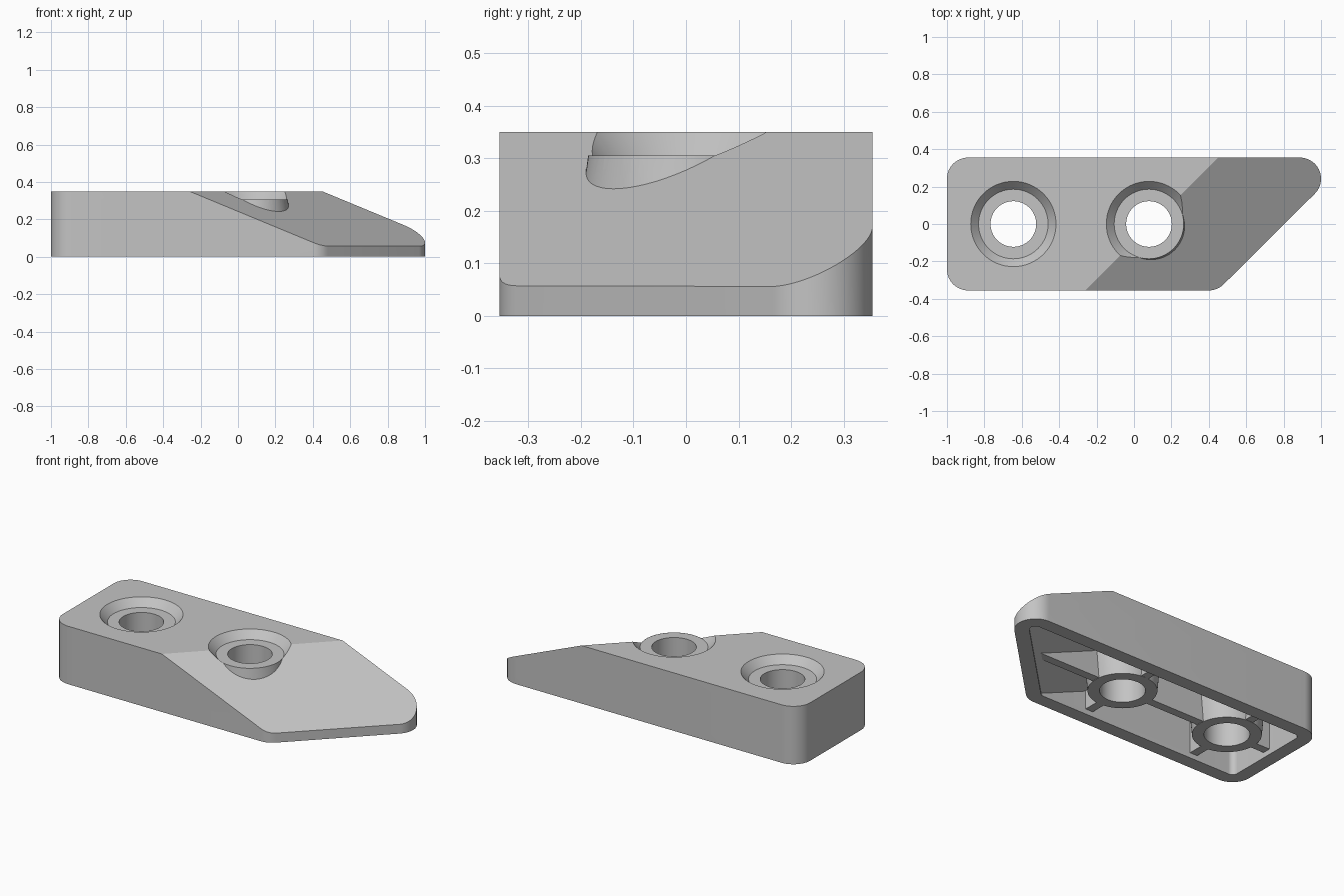
import bpy, bmesh, math
from mathutils import Vector

if "Cube" in bpy.data.objects:
    bpy.data.objects.remove(bpy.data.objects["Cube"])

K = 0.414              # steepness of the sloped face along x - y
HOLES = (-0.645, 0.08)  # screw hole centres on x


def finish(bm, name):
    bmesh.ops.recalc_face_normals(bm, faces=bm.faces[:])
    me = bpy.data.meshes.new(name)
    bm.to_mesh(me)
    bm.free()
    ob = bpy.data.objects.new(name, me)
    bpy.context.collection.objects.link(ob)
    return ob


def prism(name, pts, z0, z1, drop):
    """Extruded outline, trimmed by the slope plane lowered by drop."""
    bm = bmesh.new()
    face = bm.faces.new([bm.verts.new((x, y, z0)) for x, y in pts])
    ext = bmesh.ops.extrude_face_region(bm, geom=[face])["geom"]
    top = [v for v in ext if isinstance(v, bmesh.types.BMVert)]
    bmesh.ops.translate(bm, verts=top, vec=(0, 0, z1 - z0))
    bmesh.ops.bisect_plane(bm, geom=bm.verts[:] + bm.edges[:] + bm.faces[:], dist=1e-6,
                           plane_co=Vector((0.095, 0, 0.35 - drop)),
                           plane_no=Vector((K, -K, 1)), clear_outer=True)
    bmesh.ops.holes_fill(bm, edges=[e for e in bm.edges if e.is_boundary], sides=0)
    return finish(bm, name)


def lathe(name, cx, profile, n=64):
    """Closed solid of revolution from (radius, z) pairs."""
    bm = bmesh.new()
    rings = [[bm.verts.new((cx + r * math.cos(2 * math.pi * i / n),
                            r * math.sin(2 * math.pi * i / n), z)) for i in range(n)]
             for r, z in profile]
    for a, b in zip(rings, rings[1:]):
        for i in range(n):
            j = (i + 1) % n
            bm.faces.new((a[i], a[j], b[j], b[i]))
    bm.faces.new(rings[0])
    bm.faces.new(rings[-1])
    return finish(bm, name)


def outline(r):
    """Rounded outline; a smaller corner radius gives the inset outline."""
    pts = []
    for cx, cy, a0, a1 in ((-0.887, -0.242, 180, 270), (0.4, -0.242, 270, 315),
                           (0.887, 0.242, -45, 90), (-0.887, 0.242, 90, 180)):
        n = max(6, (a1 - a0) // 6)
        for i in range(n + 1):
            a = math.radians(a0 + (a1 - a0) * i / n)
            pts.append((cx + r * math.cos(a), cy + r * math.sin(a)))
    return pts


def rect(x0, x1, y0, y1):
    return [(x0, y0), (x1, y0), (x1, y1), (x0, y1)]


def combine(target, tool, op):
    m = target.modifiers.new("bool", "BOOLEAN")
    m.operation, m.object, m.solver = op, tool, "EXACT"
    bpy.context.view_layer.objects.active = target
    bpy.ops.object.modifier_apply(modifier=m.name)
    bpy.data.objects.remove(tool)


# wedge-ended block, hollowed from below
body = prism("wedge_block", outline(0.113), 0, 0.35, 0)
combine(body, prism("cavity", outline(0.033), -0.1, 0.27, 0.092), "DIFFERENCE")

# stiffening ribs under the top
combine(body, prism("long_rib", rect(-0.95, 0.74, -0.025, 0.025), 0.032, 0.3, 0.045), "UNION")
for cx in HOLES:
    combine(body, prism("cross_rib", rect(cx - 0.025, cx + 0.025, -0.31, 0.31),
                        0.031, 0.3, 0.045), "UNION")

# screw bosses
for cx, top in zip(HOLES, (0.3, 0.32)):
    combine(body, lathe("boss", cx, [(0.186, 0.03), (0.201, 0.2),
                                     (0.201 - (top - 0.2) * 0.14, top)]), "UNION")

# through holes with countersunk seats
for cx in HOLES:
    combine(body, lathe("screw_hole", cx, [(0.122, -0.1), (0.122, 0.305), (0.186, 0.305),
                                           (0.228, 0.35), (0.2373, 0.36)]), "DIFFERENCE")

mat = bpy.data.materials.new("plain grey")
mat.diffuse_color = (0.55, 0.55, 0.55, 1)
mat.use_nodes = True
mat.node_tree.nodes["Principled BSDF"].inputs["Base Color"].default_value = mat.diffuse_color
body.data.materials.clear()
body.data.materials.append(mat)
for p in body.data.polygons:
    p.material_index = 0

bpy.ops.object.select_all(action="DESELECT")
body.select_set(True)
bpy.context.view_layer.objects.active = body
bpy.ops.object.shade_smooth_by_angle(angle=math.radians(25))
